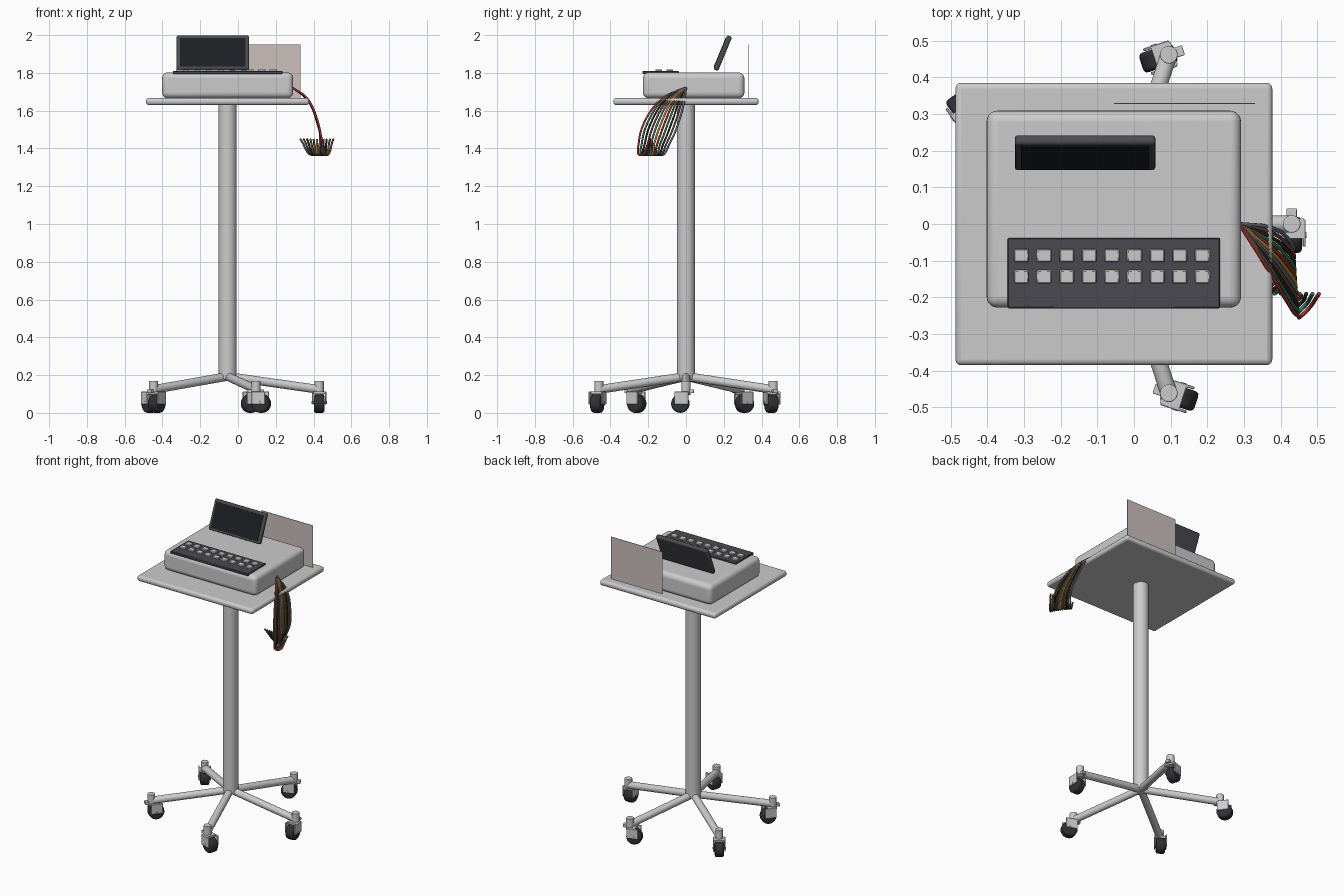
import bpy, math
from mathutils import Vector, Matrix

if "Cube" in bpy.data.objects:
    bpy.data.objects.remove(bpy.data.objects["Cube"])

CX = -0.055  # column axis


def mat(name, rgb):
    m = bpy.data.materials.new(name)
    m.diffuse_color = (*rgb, 1)
    m.use_nodes = True
    m.node_tree.nodes["Principled BSDF"].inputs["Base Color"].default_value = m.diffuse_color
    return m


DARK = mat("dark_plastic", (0.07, 0.07, 0.08))
BLACK = mat("black_glass", (0.012, 0.013, 0.016))
RUBBER = mat("rubber", (0.03, 0.03, 0.035))
PAPER = mat("pale_panel", (0.6, 0.53, 0.51))
WIRES = [mat("wire_" + n, c) for n, c in [
    ("red", (0.4, 0.03, 0.02)), ("green", (0.02, 0.2, 0.1)), ("black", (0.02, 0.02, 0.02)),
    ("brown", (0.2, 0.06, 0.03)), ("blue", (0.1, 0.18, 0.25)), ("yellow", (0.5, 0.3, 0.02))]]


def finish(o, name, m=None, bevel=0, segs=3):
    o.name = name
    if m:
        o.data.materials.append(m)
    if bevel:
        b = o.modifiers.new("bevel", "BEVEL")
        b.width, b.segments = bevel, segs
    bpy.ops.object.shade_smooth_by_angle(angle=math.radians(35))
    return o


def box(name, lo, hi, m=None, bevel=0, segs=3, frame=None):
    bpy.ops.mesh.primitive_cube_add(size=1)
    o = bpy.context.object
    lo, hi = Vector(lo), Vector(hi)
    o.data.transform(Matrix.Translation((lo + hi) / 2) @ Matrix.Diagonal((*(hi - lo), 1)))
    if frame:
        o.matrix_world = frame
    return finish(o, name, m, bevel, segs)


def rod(name, a, b, r, m=None, bevel=0, verts=24, frame=None):
    a, b = Vector(a), Vector(b)
    bpy.ops.mesh.primitive_cylinder_add(radius=r, depth=(b - a).length, vertices=verts)
    o = bpy.context.object
    o.data.transform(Matrix.Translation((a + b) / 2) @ (b - a).to_track_quat('Z', 'Y').to_matrix().to_4x4())
    if frame:
        o.matrix_world = frame
    return finish(o, name, m, bevel)


# tray, column and instrument body
box("tray", (-0.487, -0.385, 1.63), (0.377, 0.385, 1.667), bevel=0.015)
rod("column", (CX, 0, 0.18), (CX, 0, 1.635), 0.048, verts=32)
box("instrument_body", (-0.402, -0.228, 1.666), (0.292, 0.309, 1.802), bevel=0.03, segs=5)
box("rear_panel", (-0.055, 0.327, 1.66), (0.33, 0.330, 1.95), PAPER)

# keyboard and its keys
box("keyboard_panel", (-0.345, -0.23, 1.795), (0.235, -0.038, 1.811), DARK, 0.003, 1)
for row in (-0.086, -0.144):
    for i in range(9):
        x = -0.307 + 0.0617 * i
        box("key", (x - 0.02, row - 0.018, 1.805), (x + 0.02, row + 0.018, 1.819), bevel=0.003, segs=1)

# tilted screen, built upright then leaned back
lean = Matrix.Translation((0, 0.157, 1.815)) @ Matrix.Rotation(math.radians(-22.5), 4, 'X')
box("screen_housing", (-0.325, -0.014, 0), (0.058, 0.014, 0.195), DARK, 0.008, 2, lean)
box("screen_glass", (-0.308, -0.0165, 0.014), (0.041, -0.010, 0.178), BLACK, frame=lean)

# five legs, each with a swivelled caster
for i in range(5):
    a = math.radians(72 * i)
    px, py = CX + 0.485 * math.cos(a), 0.485 * math.sin(a)
    rod("base_leg", (CX, 0, 0.193), (px, py, 0.124), 0.023)
    f = Matrix.Translation((px, py, 0)) @ Matrix.Rotation(math.radians(-90 - 72 * i), 4, 'Z')
    rod("caster_post", (0, 0, 0.095), (0, 0, 0.17), 0.024, bevel=0.003, frame=f)
    box("caster_crown", (-0.015, -0.033, 0.1), (0.04, 0.033, 0.112), frame=f)
    for s in (-1, 1):
        box("caster_fork", (-0.012, s * 0.034 - 0.004, 0.045), (0.062, s * 0.034 + 0.004, 0.112),
            bevel=0.002, segs=1, frame=f)
    rod("caster_wheel", (0.03, -0.028, 0.049), (0.03, 0.028, 0.049), 0.049, RUBBER, 0.012, frame=f)
    rod("caster_axle", (0.03, -0.04, 0.055), (0.03, 0.04, 0.055), 0.008, verts=12, frame=f)
    box("caster_tab", (-0.042, -0.014, 0.105), (-0.01, 0.014, 0.125), bevel=0.003, frame=f)

# fan of lead wires hanging off the right side, hooked at the ends
N = 11
for i in range(N):
    t = i / (N - 1)

    def mix(p, q):
        return Vector(p).lerp(Vector(q), t)
    pts = [Vector((0.288, 0, 1.723)),
           mix((0.37, -0.13, 1.66), (0.365, -0.008, 1.66)),
           mix((0.42, -0.215, 1.55), (0.415, -0.035, 1.55)),
           mix((0.447, -0.25, 1.43), (0.433, -0.085, 1.43)),
           mix((0.462, -0.245, 1.365), (0.395, -0.13, 1.365)),
           mix((0.505, -0.19, 1.45), (0.33, -0.19, 1.45))]
    cu = bpy.data.curves.new("lead_wire", 'CURVE')
    cu.dimensions = '3D'
    cu.bevel_depth, cu.bevel_resolution, cu.resolution_u = 0.0055, 2, 8
    cu.use_fill_caps = True
    sp = cu.splines.new('BEZIER')
    sp.bezier_points.add(len(pts) - 1)
    for bp, p in zip(sp.bezier_points, pts):
        bp.co = p
        bp.handle_left_type = bp.handle_right_type = 'AUTO'
    cu.materials.append(WIRES[i % len(WIRES)])
    bpy.context.collection.objects.link(bpy.data.objects.new("lead_wire", cu))
